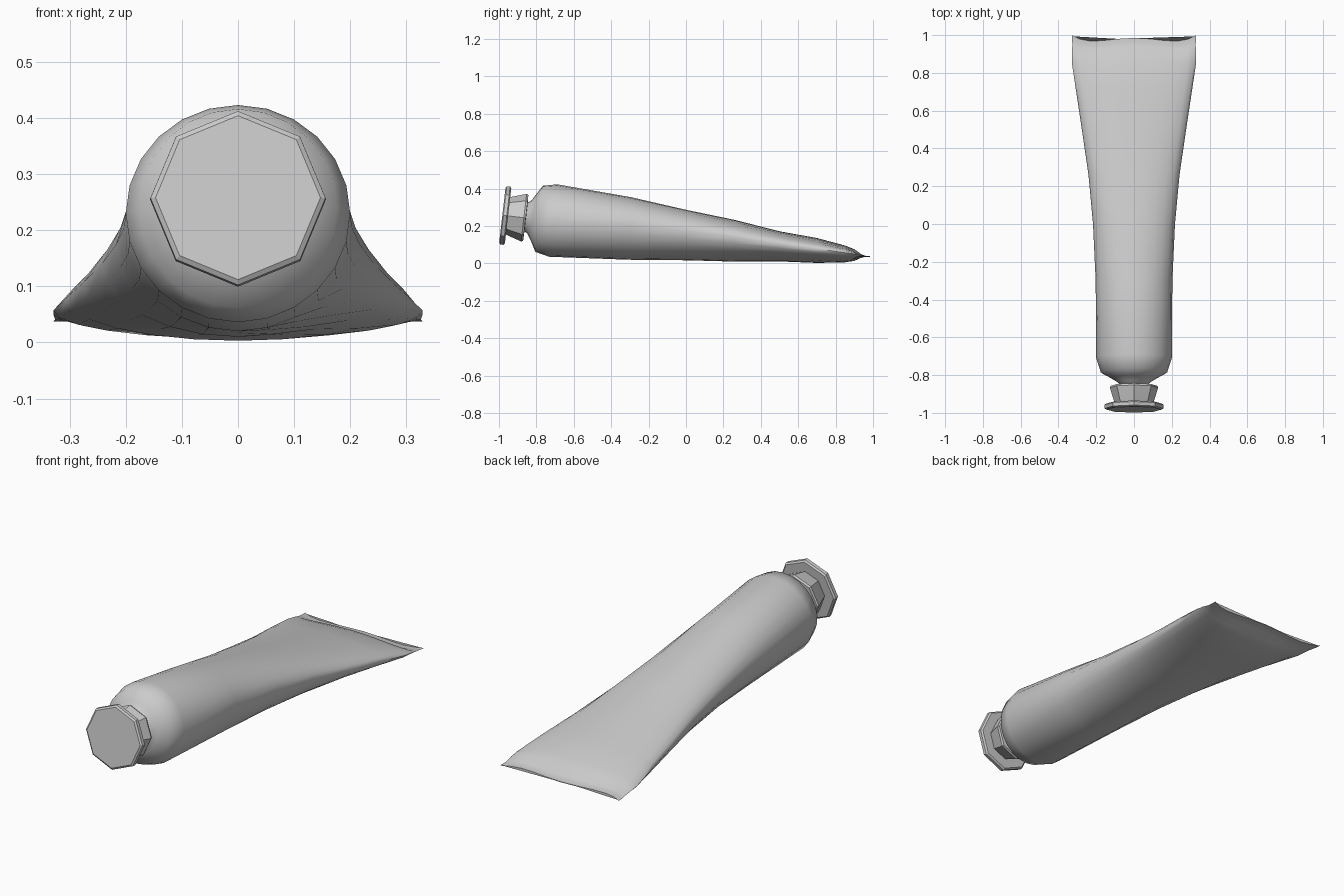
import bpy, bmesh, math
from mathutils import Vector

if "Cube" in bpy.data.objects:
    bpy.data.objects.remove(bpy.data.objects["Cube"])

TILT = 0.115  # lean of the front end of the tube


def loft(name, rings, angle):
    """Skin a list of closed rings, cap both ends, smooth by angle."""
    bm = bmesh.new()
    loops = [[bm.verts.new(p) for p in ring] for ring in rings]
    n = len(loops[0])
    for a, b in zip(loops, loops[1:]):
        for i in range(n):
            j = (i + 1) % n
            bm.faces.new((a[i], a[j], b[j], b[i]))
    bm.faces.new(loops[0])
    bm.faces.new(loops[-1])
    bmesh.ops.recalc_face_normals(bm, faces=bm.faces)
    me = bpy.data.meshes.new(name)
    bm.to_mesh(me)
    bm.free()
    ob = bpy.data.objects.new(name, me)
    bpy.context.collection.objects.link(ob)
    bpy.ops.object.select_all(action='DESELECT')
    ob.select_set(True)
    bpy.context.view_layer.objects.active = ob
    bpy.ops.object.shade_smooth_by_angle(angle=math.radians(angle))
    return ob


# Squeezable body: y, half width, top z, bottom z, z of widest line, lean, end wave
SECTIONS = [
    (-0.865, .070, .320, .178, .249, TILT, 0),
    (-0.838, .085, .335, .160, .247, TILT, 0),
    (-0.815, .122, .370, .122, .246, TILT, 0),
    (-0.785, .176, .416, .062, .240, TILT, 0),
    (-0.710, .200, .423, .036, .230, TILT, 0),
    (-0.300, .203, .354, .020, .205, .05, 0),
    (0.000, .217, .287, .017, .175, 0, 0),
    (0.260, .241, .233, .010, .142, 0, 0),
    (0.500, .276, .172, .011, .106, 0, 0),
    (0.700, .306, .136, .003, .079, 0, 0),
    (0.850, .329, .096, .006, .057, 0, .2),
    (0.900, .329, .076, .014, .050, 0, .5),
    (0.938, .326, .049, .031, .041, 0, .8),
    (0.960, .328, .041, .035, .038, 0, 1),
    (0.985, .329, .039, .036, .0375, 0, 1),
]


def body_ring(y, w, top, bot, mid, lean, wave, n=24):
    pts = []
    for i in range(n):
        a = 2 * math.pi * i / n
        u, s = math.cos(a), math.sin(a)
        z = mid + s * ((top - mid) if s > 0 else (mid - bot))
        dy = wave * (-.08 * u**2 + .095 * u**4)
        pts.append((w * u, y + dy + lean * (z - mid), z))
    return pts


loft("tube_body", [body_ring(*s) for s in SECTIONS], 60)


# Octagonal screw cap: (distance from cap front, radius), turned on the leaning axis
def cap_ring(t, r, n=8):
    axis = Vector((0, 1, -TILT)).normalized()
    up = Vector((0, TILT, 1)).normalized()
    c = Vector((0, -0.982, 0.258)) + axis * t
    return [c + r * (math.cos(2 * math.pi * i / n) * up
                     + math.sin(2 * math.pi * i / n) * Vector((1, 0, 0)))
            for i in range(n)]


DISC = [(0, .147), (.006, .156), (.024, .157), (.031, .149), (.031, .06)]
GRIP = [(.029, .06), (.031, .100), (.046, .106), (.116, .128), (.126, .124), (.128, .06)]
for name, profile in (("cap_disc", DISC), ("cap_grip", GRIP)):
    loft(name, [cap_ring(t, r) for t, r in profile], 20)
